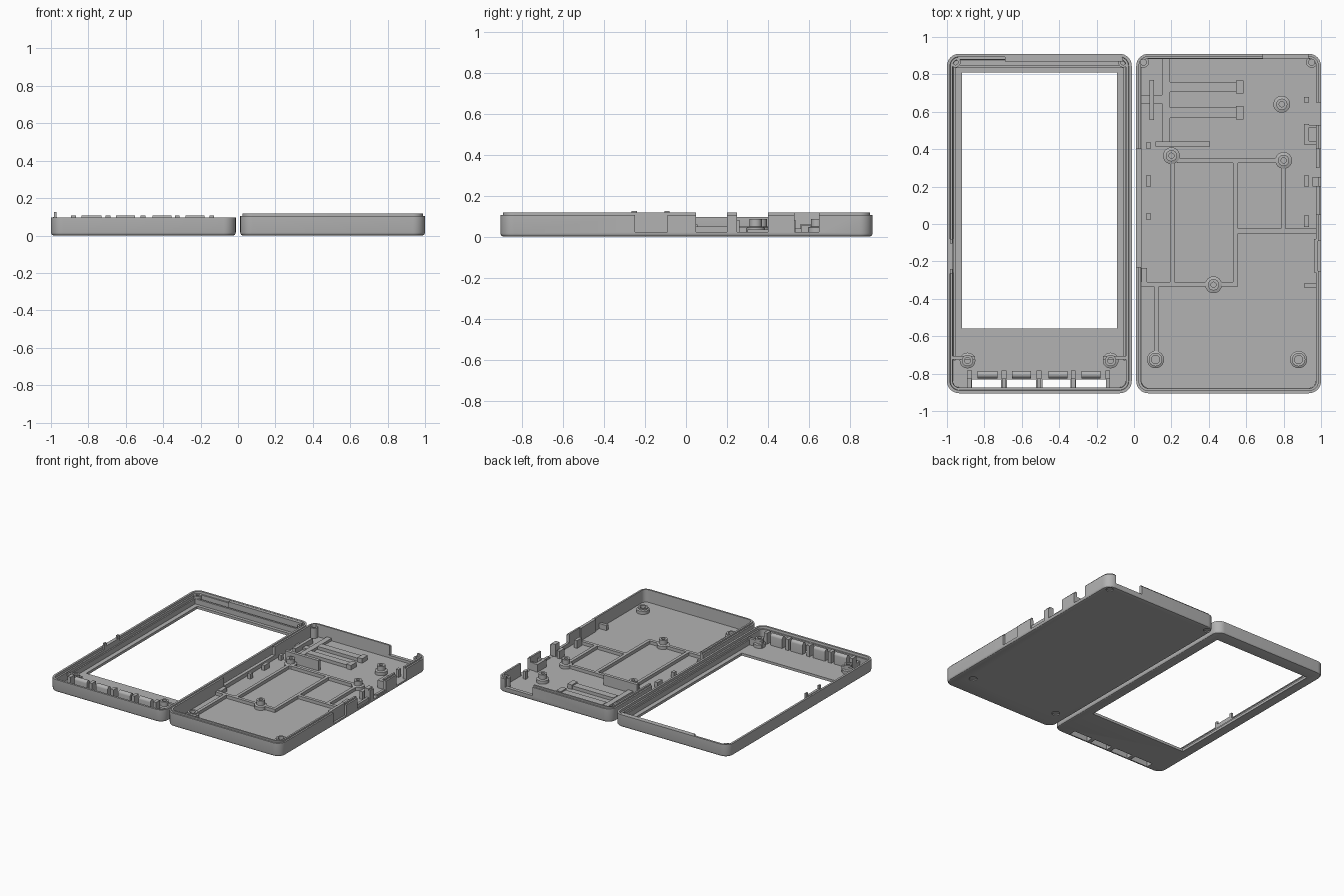
import bpy, bmesh, math

grey = bpy.data.materials.new("case_grey")
grey.diffuse_color = (0.45, 0.45, 0.45, 1)


def finish(bm, name):
    bmesh.ops.recalc_face_normals(bm, faces=bm.faces[:])
    me = bpy.data.meshes.new(name)
    bm.to_mesh(me)
    bm.free()
    ob = bpy.data.objects.new(name, me)
    bpy.context.collection.objects.link(ob)
    me.materials.append(grey)
    return ob


def add_box(bm, x0, x1, y0, y1, z0, z1):
    vs = bmesh.ops.create_cube(bm, size=1)["verts"]
    for v in vs:
        v.co.x = x0 if v.co.x < 0 else x1
        v.co.y = y0 if v.co.y < 0 else y1
        v.co.z = z0 if v.co.z < 0 else z1


def boxes(name, items):
    bm = bmesh.new()
    for b in items:
        add_box(bm, *b)
    return finish(bm, name)


def lathe(bm, x, y, prof, n=24):
    """Closed radial profile turned around a vertical axis."""
    rings = [[bm.verts.new((x + r * math.cos(2 * math.pi * i / n),
                            y + r * math.sin(2 * math.pi * i / n), z))
              for i in range(n)] for r, z in prof]
    for k, a in enumerate(rings):
        b = rings[(k + 1) % len(rings)]
        for i in range(n):
            j = (i + 1) % n
            bm.faces.new((a[i], a[j], b[j], b[i]))


def bosses(name, points, r, hole, top, foot=0.0):
    bm = bmesh.new()
    for x, y in points:
        prof = [(hole, 0.015), (r, 0.015), (r, top), (hole, top)]
        if foot:
            prof = [(hole, 0.015), (r + foot, 0.015), (r + foot, 0.045),
                    (r, 0.05), (r, top), (hole, top)]
        lathe(bm, x, y, prof)
    return finish(bm, name)


def tray(name, x0, x1, y0, y1, prof, rad=0.065, seg=8):
    """Rounded tray: profile of (inset, z) from underside to inner floor."""
    bm = bmesh.new()
    loops = []
    for ins, z in prof:
        r = max(rad - ins, 0.012)
        loop = []
        for cx, cy, a0 in ((x1 - ins - r, y1 - ins - r, 0), (x0 + ins + r, y1 - ins - r, 90),
                           (x0 + ins + r, y0 + ins + r, 180), (x1 - ins - r, y0 + ins + r, 270)):
            for i in range(seg + 1):
                a = math.radians(a0 + 90 * i / seg)
                loop.append(bm.verts.new((cx + r * math.cos(a), cy + r * math.sin(a), z)))
        loops.append(loop)
    n = len(loops[0])
    for a, b in zip(loops, loops[1:]):
        for i in range(n):
            j = (i + 1) % n
            bm.faces.new((a[i], a[j], b[j], b[i]))
    bm.faces.new(loops[0][::-1])
    bm.faces.new(loops[-1])
    return finish(bm, name)


def cut(ob, cutter):
    m = ob.modifiers.new("cut", 'BOOLEAN')
    m.operation, m.solver, m.object = 'DIFFERENCE', 'EXACT', cutter
    bpy.context.view_layer.objects.active = ob
    bpy.ops.object.modifier_apply(modifier=m.name)
    bpy.data.objects.remove(cutter)


def hole_cutter(points, r, wide):
    bm = bmesh.new()
    for x, y in points:
        for rad, z0, z1 in ((wide, -0.05, 0.008), (r, 0.008, 0.3)):
            ret = bmesh.ops.create_cone(bm, cap_ends=True, segments=24,
                                        radius1=rad, radius2=rad, depth=z1 - z0)
            for v in ret["verts"]:
                v.co.x += x
                v.co.y += y
                v.co.z += (z0 + z1) / 2
    return finish(bm, "hole_cutter")


UNDER = [(0.014, 0), (0.006, 0.003), (0.002, 0.008), (0, 0.016)]

# ---- Front frame (left half) ----
frame = tray("front_frame", -1, -0.012, -0.905, 0.91, UNDER + [
    (0, 0.096), (0.016, 0.096), (0.018, 0.078), (0.03, 0.078), (0.032, 0.02)])
button_x = [(-0.865, -0.71), (-0.68, -0.525), (-0.49, -0.34), (-0.31, -0.15)]
cut(frame, boxes("openings", [(-0.92, -0.09, -0.56, 0.81, -0.1, 0.3)] +
                 [(a, b, -0.885, -0.832, -0.1, 0.05) for a, b in button_x]))

# Raised border around the screen and upper ledge
boxes("screen_border", [(-0.965, -0.045, 0.835, 0.85, 0.015, 0.06),
                        (-0.965, -0.955, -0.73, 0.85, 0.015, 0.06),
                        (-0.055, -0.045, -0.73, 0.85, 0.015, 0.06)])
boxes("upper_lip", [(-0.69, -0.06, 0.868, 0.9, 0.015, 0.094)])
bosses("frame_corner_post", [(-0.955, 0.865), (-0.057, 0.865)], 0.028, 0.014, 0.08)
bosses("frame_screw_post", [(-0.89, -0.73), (-0.125, -0.73)], 0.03, 0.016, 0.085, 0.012)
boxes("post_bracket", [(-0.97, -0.85, -0.725, -0.705, 0.015, 0.07),
                       (-0.165, -0.04, -0.725, -0.705, 0.015, 0.07)])

# Button hinge bars with rounded tops, and the dividers between them
bm = bmesh.new()
for a, b in ((-0.838, -0.73), (-0.652, -0.55), (-0.458, -0.355), (-0.282, -0.18)):
    prof = [(-0.825, 0.015)] + [(-0.805 - 0.02 * math.cos(math.pi * i / 8),
                                0.088 + 0.02 * math.sin(math.pi * i / 8))
                               for i in range(9)] + [(-0.785, 0.015)]
    ends = [[bm.verts.new((x, y, z)) for y, z in prof] for x in (a, b)]
    for e in ends:
        bm.faces.new(e)
    for i in range(len(prof)):
        j = (i + 1) % len(prof)
        bm.faces.new((ends[0][i], ends[0][j], ends[1][j], ends[1][i]))
finish(bm, "button_bar")
centres = (-0.88, -0.695, -0.508, -0.325, -0.14)
boxes("button_divider", [(x - 0.013, x + 0.013, -0.83, -0.782, 0.015, 0.106) for x in centres] +
      [(x - 0.011, x + 0.011, -0.875, -0.83, 0.015, 0.05) for x in centres])

# Side latch with two horns
boxes("side_latch", [(-0.988, -0.968, -0.26, -0.08, 0.03, 0.1),
                     (-0.983, -0.97, -0.265, -0.24, 0.03, 0.125),
                     (-0.983, -0.97, -0.105, -0.08, 0.03, 0.125)])

# ---- Back shell (right half) ----
shell = tray("back_shell", 0.012, 1, -0.905, 0.91, UNDER + [
    (0, 0.105), (0.012, 0.105), (0.012, 0.117), (0.026, 0.117), (0.028, 0.02)])
cut(shell, boxes("wall_gaps", [
    (0.955, 1.1, 0.05, 0.2, 0.022, 0.3), (0.955, 1.1, 0.25, 0.4, 0.022, 0.3),
    (0.955, 1.1, 0.53, 0.65, 0.022, 0.3), (-0.1, 0.06, -0.23, 0.4, 0.05, 0.3),
    (0.69, 0.93, 0.86, 1.0, 0.04, 0.3), (0.985, 1.1, -0.25, -0.09, 0.022, 0.3)]))
boxes("latch_backing", [(0.962, 0.976, -0.26, -0.08, 0.015, 0.117)])
boxes("port_step", [(0.972, 0.992, 0.3, 0.4, 0.015, 0.035),
                    (0.972, 0.992, 0.05, 0.2, 0.015, 0.05)])

# Posts standing on the floor
bosses("board_post", [(0.79, 0.64), (0.2, 0.365), (0.8, 0.34), (0.425, -0.325)],
       0.03, 0.014, 0.085, 0.015)
low = [(0.115, -0.725), (0.88, -0.725)]
top = [(0.05, 0.865), (0.95, 0.865)]
bosses("shell_screw_post", low, 0.036, 0.022, 0.06, 0.01)
bosses("shell_corner_post", top, 0.03, 0.016, 0.1)
cut(shell, hole_cutter(low, 0.022, 0.028))
cut(shell, hole_cutter(top, 0.016, 0.026))

# Floor ribs
R = 0.045
boxes("floor_rib", [
    (0.23, 0.77, 0.327, 0.352, 0.015, R), (0.192, 0.216, -0.31, 0.335, 0.015, R),
    (0.53, 0.555, -0.335, 0.327, 0.015, R), (0.785, 0.81, -0.025, 0.31, 0.015, R),
    (0.555, 0.975, -0.05, -0.025, 0.015, R), (0.035, 0.39, -0.335, -0.31, 0.015, R),
    (0.46, 0.53, -0.335, -0.31, 0.015, R), (0.108, 0.133, -0.69, -0.335, 0.015, R)])
boxes("tall_rib", [(0.115, 0.405, 0.415, 0.44, 0.015, 0.1)])
boxes("cable_rib", [(0.15, 0.192, 0.44, 0.885, 0.015, 0.04),
                    (0.082, 0.108, 0.555, 0.77, 0.015, 0.06),
                    (0.035, 0.15, 0.645, 0.69, 0.015, 0.035)])
boxes("holder_finger", [b for y in (0.732, 0.595) for b in (
    (0.192, 0.545, y - 0.027, y + 0.027, 0.015, 0.045),
    (0.545, 0.585, y - 0.035, y + 0.035, 0.015, 0.055))])

# Small clips along both sides
boxes("side_clip", [(0.065, 0.09, y - 0.03, y + 0.03, 0.015, 0.06) for y in (0.23,)] +
      [(0.065, 0.09, y - 0.015, y + 0.015, 0.015, 0.06) for y in (0.42, 0.04)] +
      [(0.91, 0.935, y - h, y + h, 0.015, 0.08)
       for y, h in ((0.665, 0.015), (0.48, 0.055), (0.23, 0.03), (0.015, 0.03))] +
      [(0.935, 0.975, 0.425, 0.445, 0.015, 0.08), (0.935, 0.975, 0.515, 0.53, 0.015, 0.08),
       (0.955, 0.975, 0.2, 0.25, 0.015, 0.117), (0.91, 0.975, -0.34, -0.317, 0.015, 0.06),
       (0.035, 0.07, -0.31, -0.235, 0.015, 0.05)])

# Crisp edges with smooth rounds
for ob in bpy.context.scene.objects:
    ob.select_set(True)
    bpy.context.view_layer.objects.active = ob
bpy.ops.object.shade_smooth_by_angle(angle=math.radians(30))
